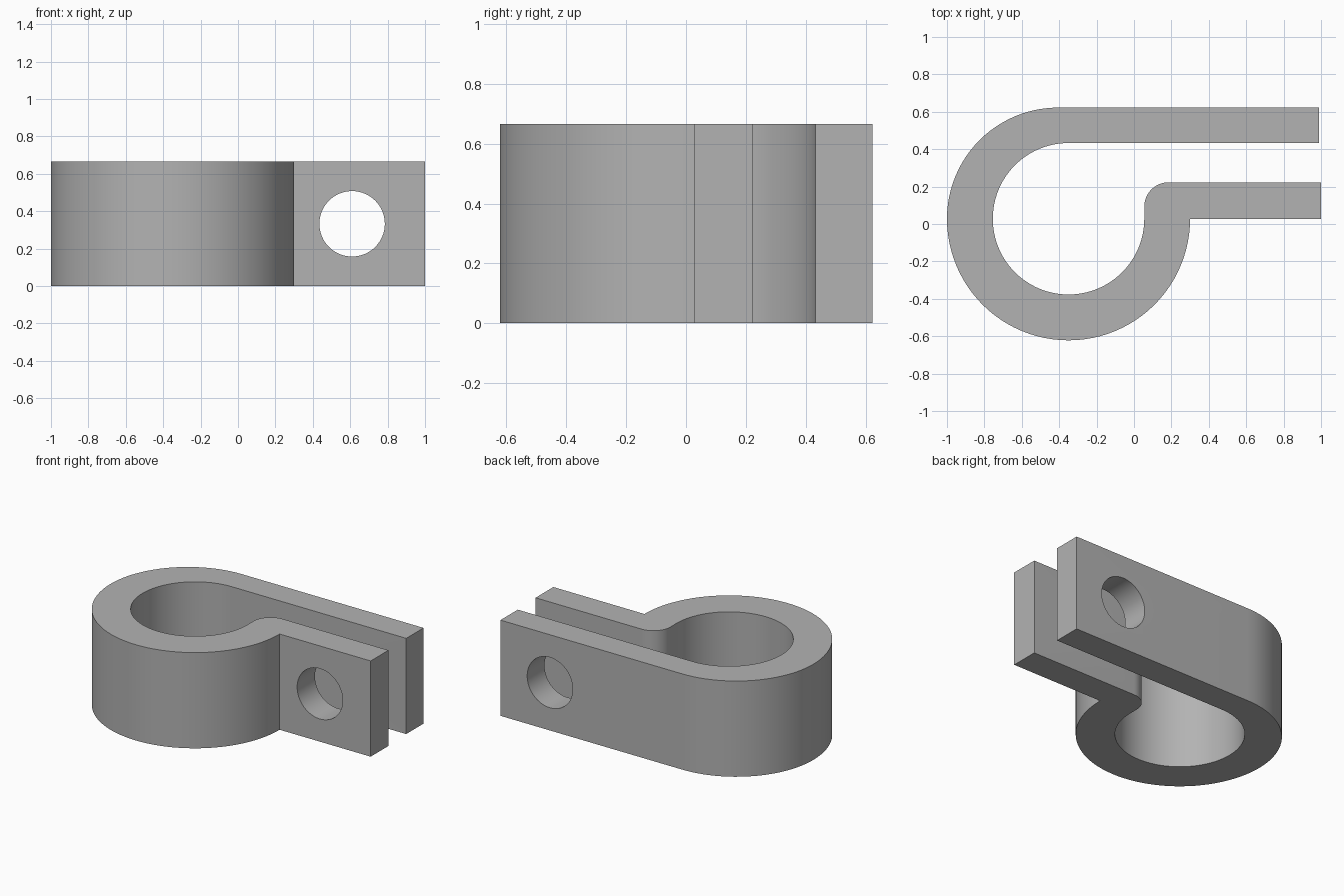
import bpy
import bmesh
from math import sin, cos, radians
from mathutils import Matrix

if "Cube" in bpy.data.objects:
    bpy.data.objects.remove(bpy.data.objects["Cube"])

HEIGHT = 0.665
CX, CY = -0.35, 0.028        # ring centre
R_OUT, R_IN = 0.65, 0.405
ARM_TOP = 0.6225             # back face of the long arm
TAB_BACK = 0.223             # back face of the short tab
FILLET = 0.13


def arc(cx, cy, r, start, end, steps):
    """Points along an arc, angles in degrees."""
    angles = [radians(start + (end - start) * i / steps) for i in range(steps + 1)]
    return [(cx + r * cos(a), cy + r * sin(a)) for a in angles]


# Clamp outline: long arm, bore, fillet, short tab, then around the outside
r_back = ARM_TOP - CY
fx, fy = CX + R_IN + FILLET, TAB_BACK - FILLET
outline = [(0.99, ARM_TOP - 0.19), (0.99, ARM_TOP)]
outline += arc(r_back - 1, CY, r_back, 90, 180, 24)
outline += arc(CX, CY, R_OUT, 180, 360, 48)[1:]
outline += [(1, CY), (1, TAB_BACK)]
outline += arc(fx, fy, FILLET, 90, 180, 12)
outline += arc(CX, CY, R_IN, 0, -270, 72)

# Extrude the outline upward
bm = bmesh.new()
base = bm.faces.new([bm.verts.new((x, y, 0)) for x, y in outline])
top = bmesh.ops.extrude_face_region(bm, geom=[base])["geom"]
bmesh.ops.translate(bm, vec=(0, 0, HEIGHT),
                    verts=[v for v in top if isinstance(v, bmesh.types.BMVert)])
bmesh.ops.recalc_face_normals(bm, faces=bm.faces)
mesh = bpy.data.meshes.new("clamp")
bm.to_mesh(mesh)
bm.free()
clamp = bpy.data.objects.new("clamp", mesh)
bpy.context.collection.objects.link(clamp)

# Plain grey material
grey = bpy.data.materials.new("grey")
grey.use_nodes = True
colour = (0.45, 0.45, 0.45, 1)
grey.diffuse_color = colour
grey.node_tree.nodes["Principled BSDF"].inputs["Base Color"].default_value = colour
mesh.materials.append(grey)

# Bolt hole through both arms
bpy.ops.mesh.primitive_cylinder_add(vertices=64, radius=0.175, depth=2,
                                    location=(0.61, 0.3, HEIGHT / 2),
                                    rotation=(radians(90), 0, 0))
cutter = bpy.context.object
cutter.name = "bolt_hole_cutter"
cutter.hide_render = True
cutter.data.materials.append(grey)

bpy.ops.object.select_all(action="DESELECT")
clamp.select_set(True)
bpy.context.view_layer.objects.active = clamp
hole = clamp.modifiers.new("bolt_hole", "BOOLEAN")
hole.operation = "DIFFERENCE"
hole.solver = "EXACT"
hole.object = cutter
bpy.ops.object.modifier_apply(modifier=hole.name)
bpy.data.objects.remove(cutter)

bpy.ops.object.shade_smooth_by_angle(angle=radians(30))
